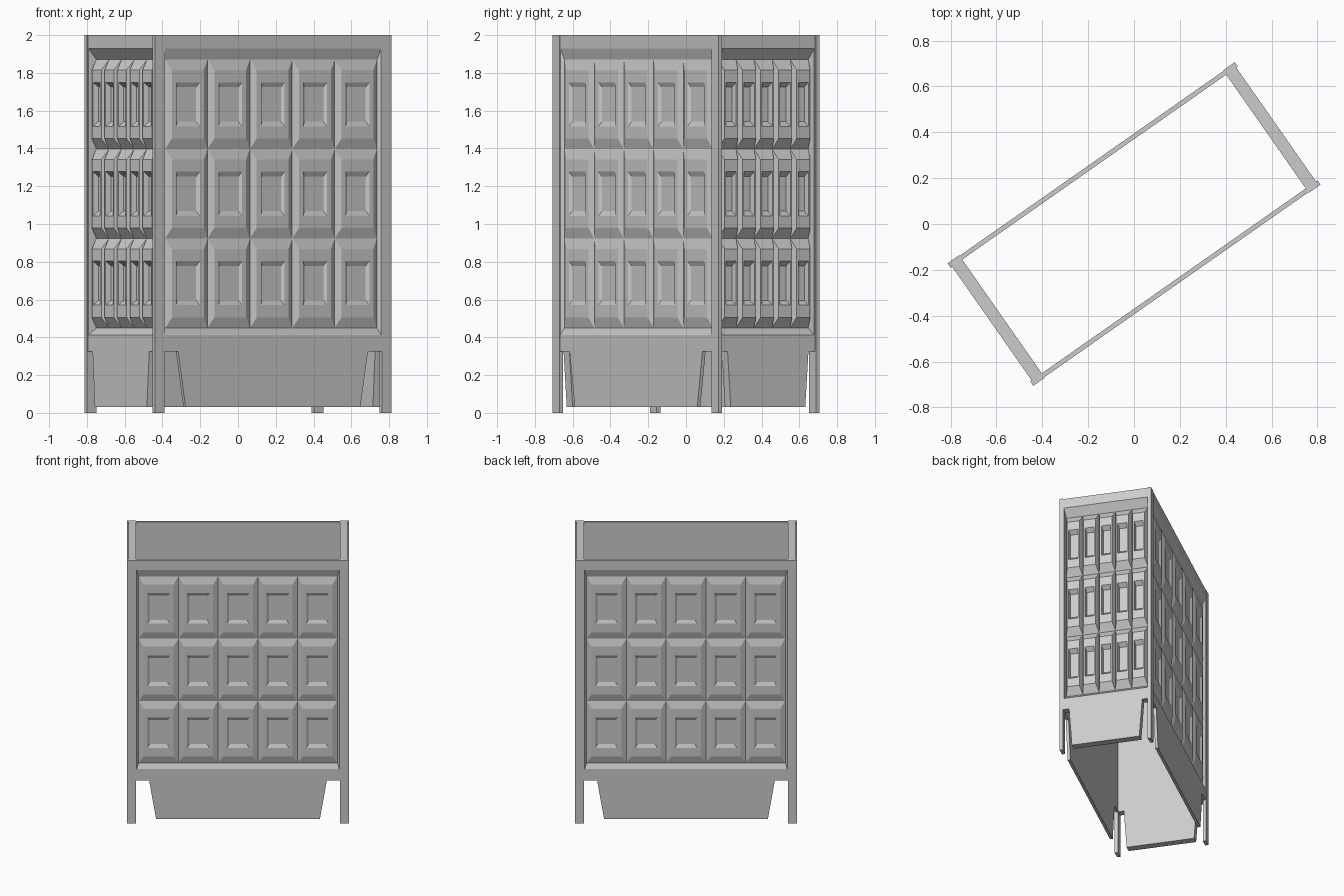
import bpy, bmesh
from math import radians
from mathutils import Matrix

if "Cube" in bpy.data.objects:
    bpy.data.objects.remove(bpy.data.objects["Cube"])

YAW = radians(35)          # whole planter is turned in plan
HU, HV = 0.765, 0.326      # half length, half width
IU, IV = 0.703, 0.303      # inner half sizes
Z_WALL, Z_TOP = 0.324, 2.0


def finish(bm, name, turn=0.0):
    bmesh.ops.remove_doubles(bm, verts=bm.verts, dist=1e-5)
    bmesh.ops.recalc_face_normals(bm, faces=bm.faces)
    bm.transform(Matrix.Rotation(YAW + turn, 4, 'Z'))
    me = bpy.data.meshes.new(name)
    bm.to_mesh(me)
    bm.free()
    ob = bpy.data.objects.new(name, me)
    bpy.context.collection.objects.link(ob)


def corners(r, y):
    x0, z0, x1, z1 = r
    return [(x0, y, z0), (x1, y, z0), (x1, y, z1), (x0, y, z1)]


def quad(bm, pts):
    bm.faces.new([bm.verts.new(p) for p in pts])


def ring(bm, r0, y0, r1, y1):
    a, b = corners(r0, y0), corners(r1, y1)
    for i in range(4):
        j = (i + 1) % 4
        quad(bm, [a[i], a[j], b[j], b[i]])


def inset(r, dx, dz):
    return (r[0] + dx, r[1] + dz, r[2] - dx, r[3] - dz)


def coffered_wall(name, turn, half, inner, dist, back, groove, plate, sunk):
    """Wall facing -y: flat frame, then 5 x 3 raised cells with sunk centres."""
    s = half / HU
    y = -dist
    bm = bmesh.new()
    outer = (-inner, Z_WALL, inner, Z_TOP)
    opening = (-0.699 * s, 0.412, 0.699 * s, 1.928)
    field = (-0.685 * s, 0.45, 0.685 * s, 1.87)
    ring(bm, outer, y, opening, y)
    ring(bm, opening, y, field, y + groove)
    w, h = 1.37 * s / 5, 1.42 / 3
    for c in range(5):
        for r in range(3):
            x0, z0 = field[0] + c * w, field[1] + r * h
            cell = (x0, z0, x0 + w, z0 + h)
            raised = inset(cell, 0.034 * s, 0.055)
            lip = inset(cell, 0.060 * s, 0.12)
            floor = inset(cell, 0.076 * s, 0.145)
            ring(bm, cell, y + groove, raised, y + plate)
            ring(bm, raised, y + plate, lip, y + plate)
            ring(bm, lip, y + plate, floor, y + sunk)
            quad(bm, corners(floor, y + sunk))
    # edges and flat inside face
    ring(bm, outer, y, outer, -back)
    quad(bm, corners(outer, -back))
    finish(bm, name, turn)


def skirt(name, turn, half, dist, back):
    """Tapered apron hanging below the wall."""
    s = half / HU
    bm = bmesh.new()
    prof = [(-0.565 * s, 0.032), (0.565 * s, 0.032),
            (0.613 * s, Z_WALL), (-0.613 * s, Z_WALL)]
    f = bm.faces.new([bm.verts.new((x, -dist, z)) for x, z in prof])
    g = bmesh.ops.extrude_face_region(bm, geom=[f])["geom"]
    bmesh.ops.translate(bm, vec=(0, dist - back, 0),
                        verts=[v for v in g if isinstance(v, bmesh.types.BMVert)])
    finish(bm, name, turn)


# four walls and aprons
for side, turn in (("front", 0), ("back", 180)):
    t = radians(turn)
    coffered_wall(side + "_wall", t, HU, IU, HV - 0.003, IV, 0.018, 0.003, 0.014)
    skirt(side + "_skirt", t, HU, HV - 0.003, IV)
for side, turn in (("right", 90), ("left", 270)):
    t = radians(turn)
    coffered_wall(side + "_wall", t, HV, IV, HU - 0.008, IU, 0.046, 0.007, 0.036)
    skirt(side + "_skirt", t, HV, HU - 0.008, IU)

# corner posts running down into legs
for i, (sx, sy) in enumerate([(-1, -1), (1, -1), (1, 1), (-1, 1)]):
    bm = bmesh.new()
    m = (Matrix.Translation((sx * (HU + IU) / 2, sy * (HV + IV) / 2, Z_TOP / 2))
         @ Matrix.Diagonal((HU - IU, HV - IV, Z_TOP, 1)))
    bmesh.ops.create_cube(bm, size=1, matrix=m)
    finish(bm, "corner_post_%d" % (i + 1))
